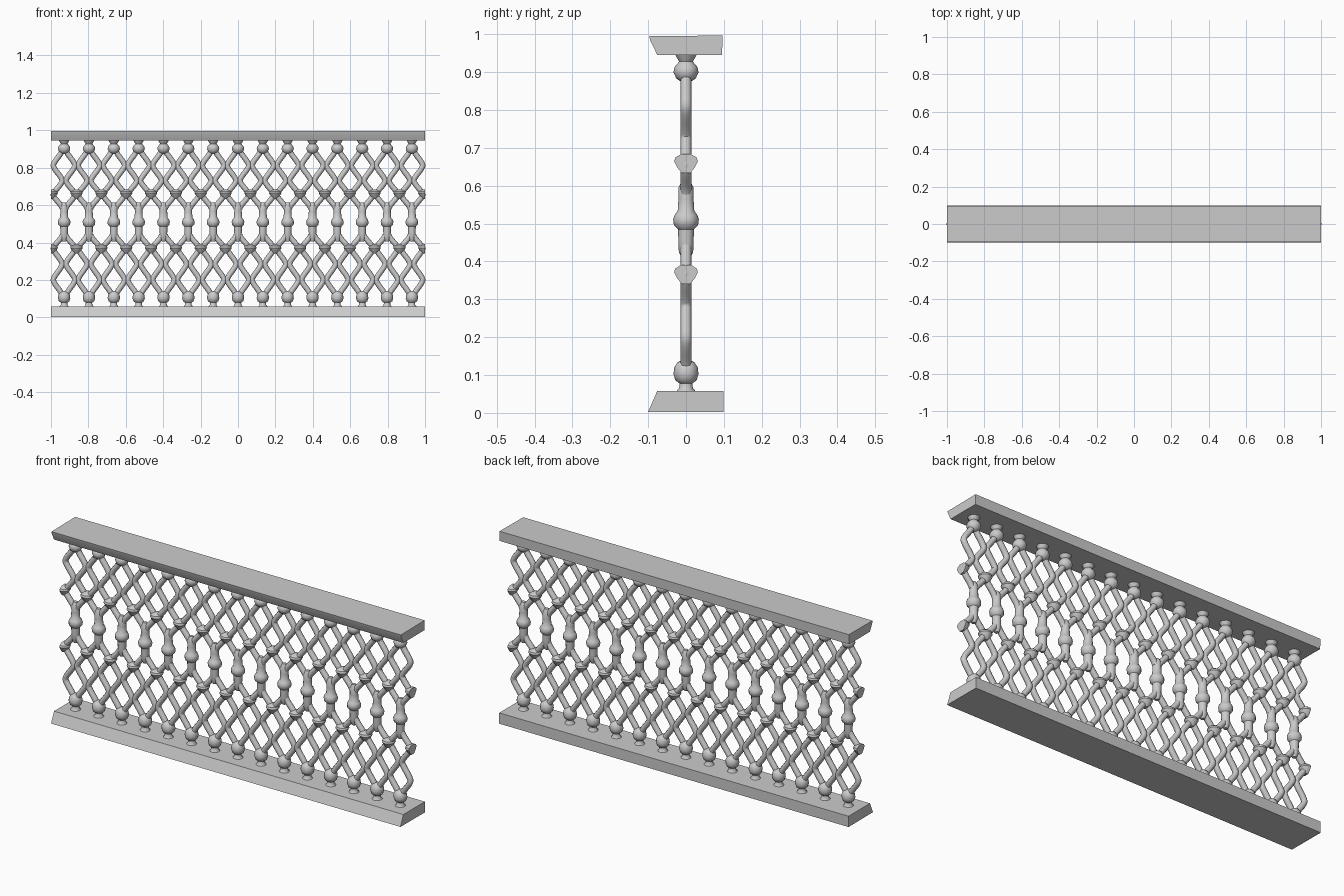
import bpy, bmesh, math

if "Cube" in bpy.data.objects:
    bpy.data.objects.remove(bpy.data.objects["Cube"])

PITCH = 0.1328
POSTS = [PITCH * i for i in range(-7, 8)]
GAPS = [PITCH * (i + 0.5) for i in range(-8, 8)]


def finish(name, bm, angle=40):
    bmesh.ops.recalc_face_normals(bm, faces=bm.faces)
    mesh = bpy.data.meshes.new(name)
    bm.to_mesh(mesh)
    bm.free()
    ob = bpy.data.objects.new(name, mesh)
    bpy.context.collection.objects.link(ob)
    bpy.ops.object.select_all(action='DESELECT')
    ob.select_set(True)
    bpy.context.view_layer.objects.active = ob
    bpy.ops.object.shade_smooth_by_angle(angle=math.radians(angle))
    return ob


def skin(bm, rings):
    """Join rings of points into a closed tube."""
    vs = [[bm.verts.new(p) for p in r] for r in rings]
    n = len(vs[0])
    for a, b in zip(vs, vs[1:]):
        for k in range(n):
            bm.faces.new((a[k], a[(k + 1) % n], b[(k + 1) % n], b[k]))
    bm.faces.new(vs[0])
    bm.faces.new(vs[-1])


def lathe(bm, x, profile, sides=12):
    skin(bm, [[(x + r * math.cos(k * math.tau / sides),
                r * math.sin(k * math.tau / sides), z) for k in range(sides)]
              for r, z in profile])


def rail(name, section):
    bm = bmesh.new()
    skin(bm, [[(x, y, z) for y, z in section] for x in (-1, 1)])
    finish(name, bm, 20)


# Rails with a slanted front face
rail("top_rail", [(-0.097, 0.995), (0.097, 0.997), (0.095, 0.946), (-0.076, 0.946), (-0.095, 0.985)])
rail("bottom_rail", [(-0.1, 0.003), (-0.076, 0.058), (0.099, 0.058), (0.099, 0.002)])

# Short finials joining the lattice to the rails
TOP = [(0.03, 0.95), (0.024, 0.938), (0.018, 0.928), (0.03, 0.914),
       (0.033, 0.9), (0.026, 0.884), (0.012, 0.874)]
BOTTOM = [(0.028, 0.054), (0.018, 0.066), (0.017, 0.078), (0.028, 0.086),
          (0.033, 0.102), (0.031, 0.12), (0.022, 0.134), (0.01, 0.14)]
for name, profile in (("top_finials", TOP), ("bottom_finials", BOTTOM)):
    bm = bmesh.new()
    for x in POSTS:
        lathe(bm, x, profile)
    finish(name, bm)

# Middle balusters with a collar
BALUSTER = [(0.01, 0.405), (0.019, 0.425), (0.02, 0.45), (0.021, 0.485), (0.032, 0.496),
            (0.034, 0.512), (0.029, 0.525), (0.022, 0.533), (0.02, 0.565), (0.02, 0.595), (0.01, 0.615)]
bm = bmesh.new()
for x in POSTS:
    lathe(bm, x, BALUSTER)
finish("balusters", bm)


# Wavy strands weaving between posts and gaps
def strand(bm, x, side, nodes, radius=0.0145, sides=8, steps=8):
    path = []
    for (o0, z0), (o1, z1) in zip(nodes, nodes[1:]):
        for s in range(steps):
            t = s / steps
            e = 0.5 * t + 0.5 * (0.5 - 0.5 * math.cos(math.pi * t))
            path.append((x + side * (o0 + (o1 - o0) * e), z0 + (z1 - z0) * t))
    path.append((x + side * nodes[-1][0], nodes[-1][1]))
    rings = []
    for i, (px, pz) in enumerate(path):
        ax, az = path[max(i - 1, 0)]
        bx, bz = path[min(i + 1, len(path) - 1)]
        d = math.hypot(bx - ax, bz - az)
        nx, nz = (bz - az) / d, -(bx - ax) / d
        rings.append([(px + nx * radius * math.cos(a), radius * math.sin(a),
                       pz + nz * radius * math.cos(a))
                      for a in (k * math.tau / sides for k in range(sides))])
    skin(bm, rings)


IN, OUT = 0.009, 0.059
UPPER = [(IN, 0.895), (OUT, 0.812), (IN, 0.73), (OUT, 0.655), (IN, 0.582)]
LOWER = [(IN, 0.44), (OUT, 0.368), (IN, 0.285), (OUT, 0.2), (IN, 0.115)]
for name, nodes in (("upper_lattice", UPPER), ("lower_lattice", LOWER)):
    bm = bmesh.new()
    for x in POSTS:
        for side in (-1, 1):
            strand(bm, x, side, nodes)
    finish(name, bm, 60)

# Bud-shaped knots where strands meet, cut flat at the panel ends
for name, z in (("upper_knots", 0.662), ("lower_knots", 0.369)):
    bm = bmesh.new()
    for x in GAPS:
        lathe(bm, x, [(0.012, z - 0.028), (0.024, z - 0.014), (0.033, z + 0.002),
                      (0.03, z + 0.012), (0.014, z + 0.022)], 10)
    for side in (-1, 1):
        cut = bmesh.ops.bisect_plane(bm, geom=bm.verts[:] + bm.edges[:] + bm.faces[:],
                                     plane_co=(side, 0, 0), plane_no=(side, 0, 0), clear_outer=True)
        edges = [e for e in cut['geom_cut'] if isinstance(e, bmesh.types.BMEdge)]
        bmesh.ops.holes_fill(bm, edges=edges, sides=0)
    finish(name, bm)
